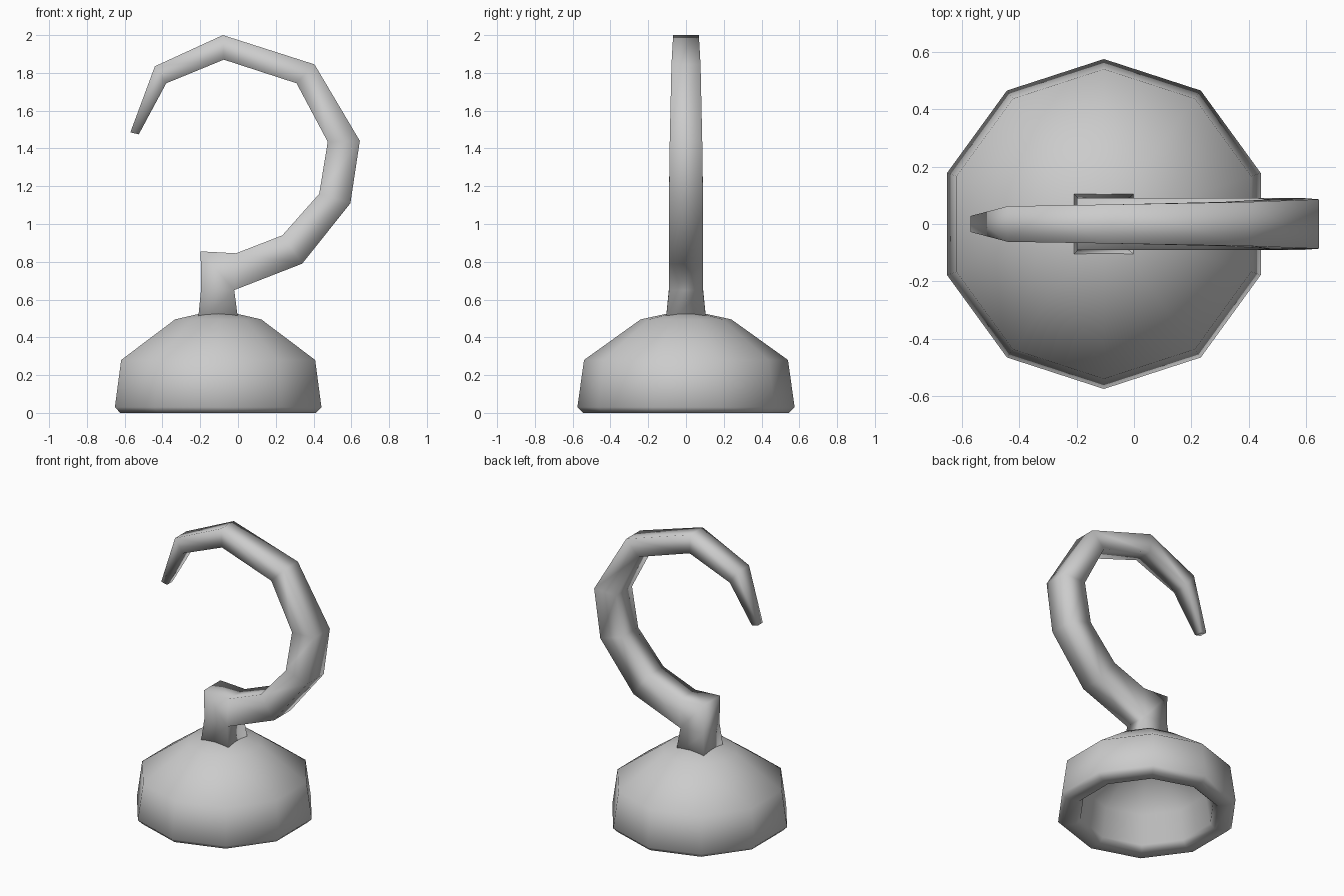
import bpy, bmesh
from math import cos, sin, pi

cube = bpy.data.objects.get("Cube")
if cube:
    bpy.data.objects.remove(cube, do_unlink=True)

# One grey metal for the whole model
metal = bpy.data.materials.new("grey_metal")
metal.use_nodes = True
GREY = (0.6, 0.6, 0.6, 1)
metal.diffuse_color = GREY
metal.node_tree.nodes["Principled BSDF"].inputs["Base Color"].default_value = GREY


def skin(name, rings, closed_ends=True):
    """Join successive rings of points with quads and shade the result smooth."""
    bm = bmesh.new()
    loops = [[bm.verts.new(p) for p in ring] for ring in rings]
    n = len(loops[0])
    for a, b in zip(loops, loops[1:]):
        for i in range(n):
            j = (i + 1) % n
            bm.faces.new((a[i], a[j], b[j], b[i]))
    if closed_ends:
        bm.faces.new(loops[0][::-1])
        bm.faces.new(loops[-1])
    bmesh.ops.remove_doubles(bm, verts=bm.verts[:], dist=0.0005)
    bmesh.ops.recalc_face_normals(bm, faces=bm.faces[:])
    for f in bm.faces:
        f.smooth = True
    mesh = bpy.data.meshes.new(name)
    bm.to_mesh(mesh)
    bm.free()
    mesh.materials.append(metal)
    obj = bpy.data.objects.new(name, mesh)
    bpy.context.collection.objects.link(obj)
    return obj


# Hollow ten-sided cup: radius and height from the outer top, round the rim, to the inner top
SIDES, CENTRE_X = 10, -0.105
cup_profile = [(0.08, 0.53), (0.24, 0.495), (0.54, 0.28), (0.575, 0.03), (0.545, 0),
               (0.46, 0), (0.43, 0.03), (0.40, 0.23), (0.18, 0.40), (0.06, 0.43)]
skin("cup", [[(CENTRE_X + r * cos(pi / 2 + 2 * pi * i / SIDES),
               r * sin(pi / 2 + 2 * pi * i / SIDES), z) for i in range(SIDES)]
             for r, z in cup_profile])

# Square-section hook: inner (x, z), outer (x, z), half width in y
hook_sections = [
    ((-0.215, 0.46), (0.005, 0.46), 0.11),
    ((-0.195, 0.66), (-0.02, 0.65), 0.09),
    ((-0.198, 0.855), (-0.02, 0.65), 0.09),   # square elbow on top of the stem
    ((-0.01, 0.845), (-0.02, 0.65), 0.09),
    ((0.235, 0.94), (0.34, 0.79), 0.09),
    ((0.43, 1.16), (0.595, 1.11), 0.09),
    ((0.475, 1.435), (0.645, 1.44), 0.086),
    ((0.31, 1.745), (0.405, 1.845), 0.077),
    ((-0.075, 1.87), (-0.08, 2.0), 0.068),
    ((-0.38, 1.745), (-0.44, 1.835), 0.062),
    ((-0.525, 1.475), (-0.57, 1.485), 0.028),
]
skin("hook", [[(a[0], -w, a[1]), (b[0], -w, b[1]), (b[0], w, b[1]), (a[0], w, a[1])]
              for a, b, w in hook_sections])
